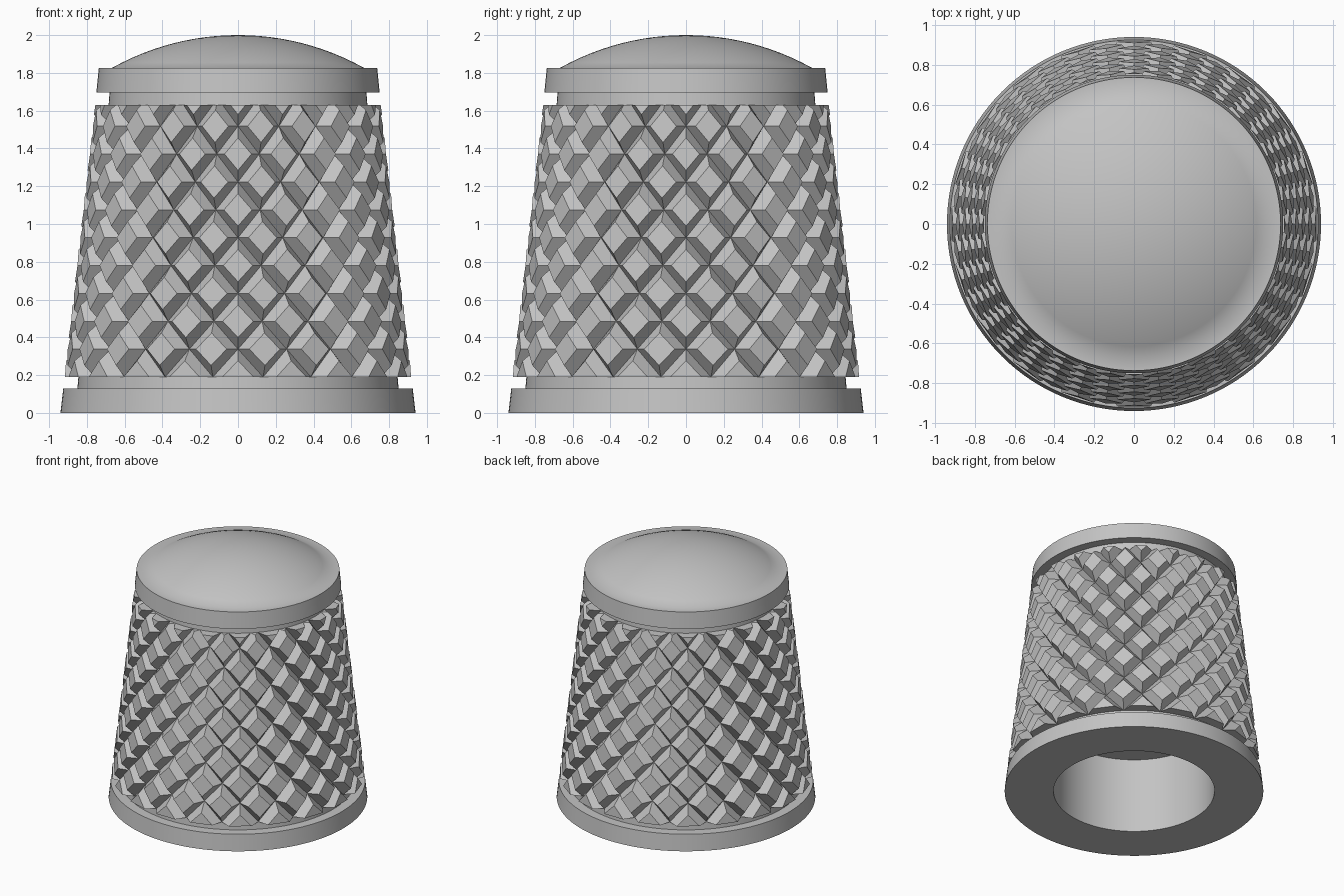
import bpy, bmesh
from math import sin, cos, pi, sqrt, radians

if "Cube" in bpy.data.objects:
    bpy.data.objects.remove(bpy.data.objects["Cube"])

GREY = (0.55, 0.55, 0.55, 1)
metal = bpy.data.materials.new("plain grey")
metal.use_nodes = True
metal.diffuse_color = GREY
metal.node_tree.nodes["Principled BSDF"].inputs["Base Color"].default_value = GREY


def make_object(name, bm):
    bmesh.ops.recalc_face_normals(bm, faces=bm.faces)
    mesh = bpy.data.meshes.new(name)
    bm.to_mesh(mesh)
    bm.free()
    mesh.materials.append(metal)
    obj = bpy.data.objects.new(name, mesh)
    bpy.context.collection.objects.link(obj)
    return obj


def lathe(name, profile, steps=128):
    bm = bmesh.new()
    verts = [bm.verts.new((r, 0, z)) for r, z in profile]
    edges = [bm.edges.new(pair) for pair in zip(verts, verts[1:])]
    bmesh.ops.spin(bm, geom=verts + edges, cent=(0, 0, 0), axis=(0, 0, 1),
                   angle=2 * pi, steps=steps)
    bmesh.ops.remove_doubles(bm, verts=bm.verts, dist=0.0005)
    obj = make_object(name, bm)
    bpy.ops.object.select_all(action='DESELECT')
    obj.select_set(True)
    bpy.context.view_layer.objects.active = obj
    bpy.ops.object.shade_smooth_by_angle(angle=radians(30))
    return obj


# Core: blind hole, base ring, lower groove, upper groove, top ring and dome
HOLE_R, HOLE_TOP = 0.585, 0.6
DOME_R, DOME_Z, TOP_Z = 0.67, 1.825, 2.0
rise = TOP_Z - DOME_Z
ball = (DOME_R ** 2 + rise ** 2) / (2 * rise)
dome = [(DOME_R * (1 - i / 12), 0) for i in range(13)]
dome = [(r, TOP_Z - ball + sqrt(ball ** 2 - r * r)) for r, _ in dome]
profile = [(0, HOLE_TOP), (HOLE_R, HOLE_TOP), (HOLE_R, 0),
           (0.94, 0), (0.925, 0.13), (0.85, 0.13), (0.845, 0.19),
           (0.81, 0.2), (0.65, 1.62), (0.685, 1.63), (0.68, 1.695),
           (0.75, 1.695), (0.737, DOME_Z)] + dome
lathe("core_body", profile)

# Knurled sleeve: rows of truncated diamond pyramids on a tapering wall
COUNT, ROW = 20, 0.295
Z0, Z1 = 0.19, 1.63
DEPTH, FLAT = 0.07, 0.58
HALF_A = pi / COUNT


def wall_point(bm, angle, z, inset):
    r = 0.92 - (z - Z0) * (0.92 - 0.757) / (Z1 - Z0) - inset
    return bm.verts.new((r * sin(angle), -r * cos(angle), z))


bm = bmesh.new()
for row in range(12):
    z = Z0 + row * ROW / 2
    for i in range(COUNT):
        a = (2 * i + row % 2) * HALF_A
        loops = []
        for size, inset in ((1, DEPTH), (FLAT, 0)):
            loops.append([wall_point(bm, a + dx * size * HALF_A,
                                     z + dz * size * ROW / 2, inset)
                          for dx, dz in ((1, 0), (0, 1), (-1, 0), (0, -1))])
        outer, inner = loops
        bm.faces.new(inner)
        for k in range(4):
            n = (k + 1) % 4
            bm.faces.new((outer[k], outer[n], inner[n], inner[k]))
bmesh.ops.remove_doubles(bm, verts=bm.verts, dist=0.001)

# Trim the sleeve level and close both ends inward to the core
for z, up, inner_r in ((Z0, -1, 0.8), (Z1, 1, 0.64)):
    bmesh.ops.bisect_plane(bm, geom=bm.verts[:] + bm.edges[:] + bm.faces[:],
                           dist=0.0005, plane_co=(0, 0, z), plane_no=(0, 0, up),
                           clear_outer=True)
    rim = [e for e in bm.edges if e.is_boundary
           and all(abs(v.co.z - z) < 0.002 for v in e.verts)]
    grown = bmesh.ops.extrude_edge_only(bm, edges=rim)["geom"]
    for v in grown:
        if isinstance(v, bmesh.types.BMVert):
            scale = inner_r / v.co.xy.length
            v.co.x *= scale
            v.co.y *= scale
make_object("knurled_sleeve", bm)
